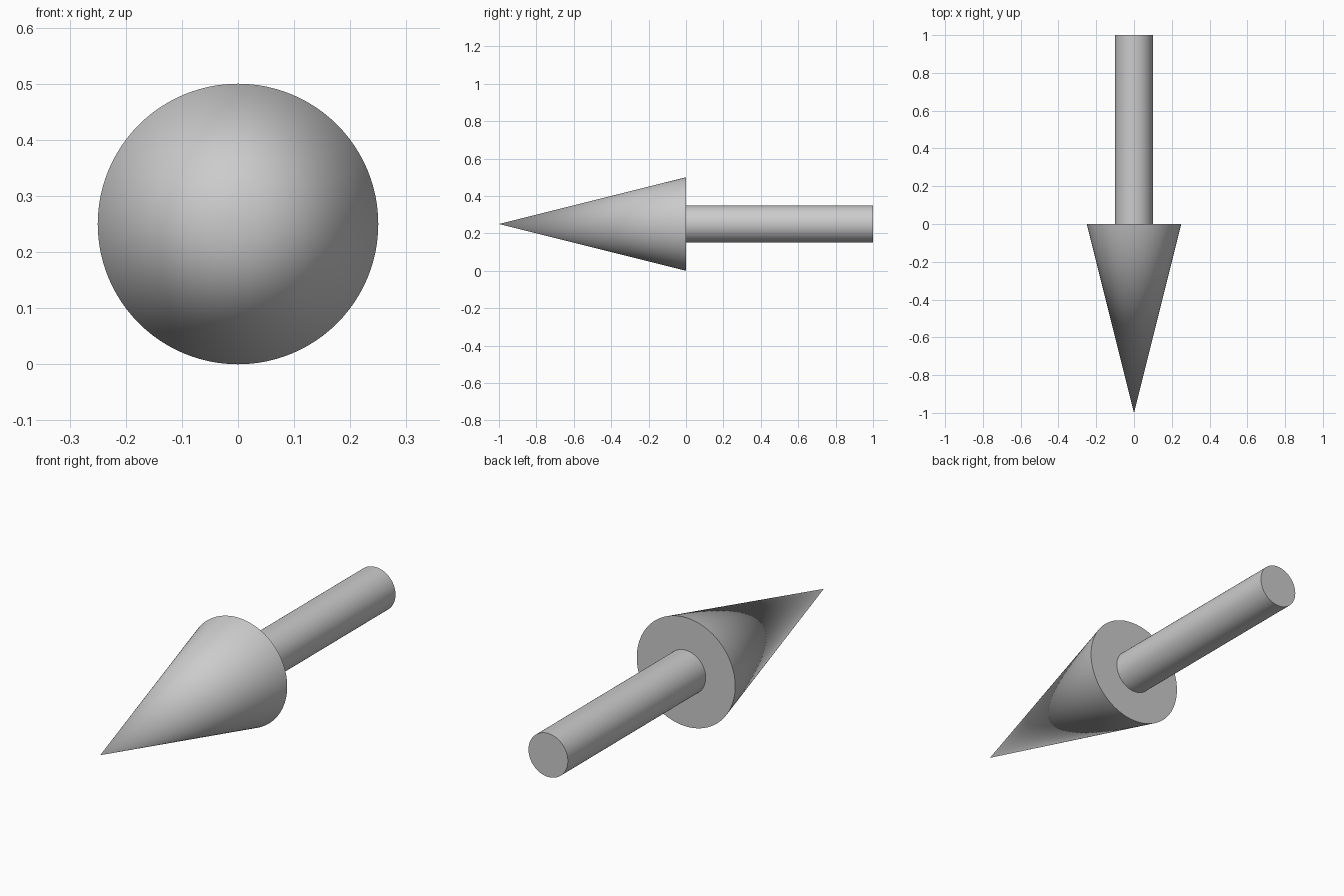
import bpy
from math import radians

if "Cube" in bpy.data.objects:
    bpy.data.objects.remove(bpy.data.objects["Cube"])

AXIS_Z = 0.25   # height of the arrow's centre line
SIDES = 96


def finish(name):
    obj = bpy.context.object
    obj.name = name
    bpy.ops.object.transform_apply(location=False, rotation=True, scale=False)
    bpy.ops.object.shade_smooth_by_angle(angle=radians(40))
    return obj


# Arrow head: cone with its tip towards -y
bpy.ops.mesh.primitive_cone_add(vertices=SIDES, radius1=0.25, radius2=0, depth=1,
                                location=(0, -0.5, AXIS_Z), rotation=(radians(90), 0, 0))
finish("arrow_head")

# Shaft: rod running back from the base of the head
bpy.ops.mesh.primitive_cylinder_add(vertices=SIDES, radius=0.1, depth=1,
                                    location=(0, 0.5, AXIS_Z), rotation=(radians(90), 0, 0))
finish("arrow_shaft")
